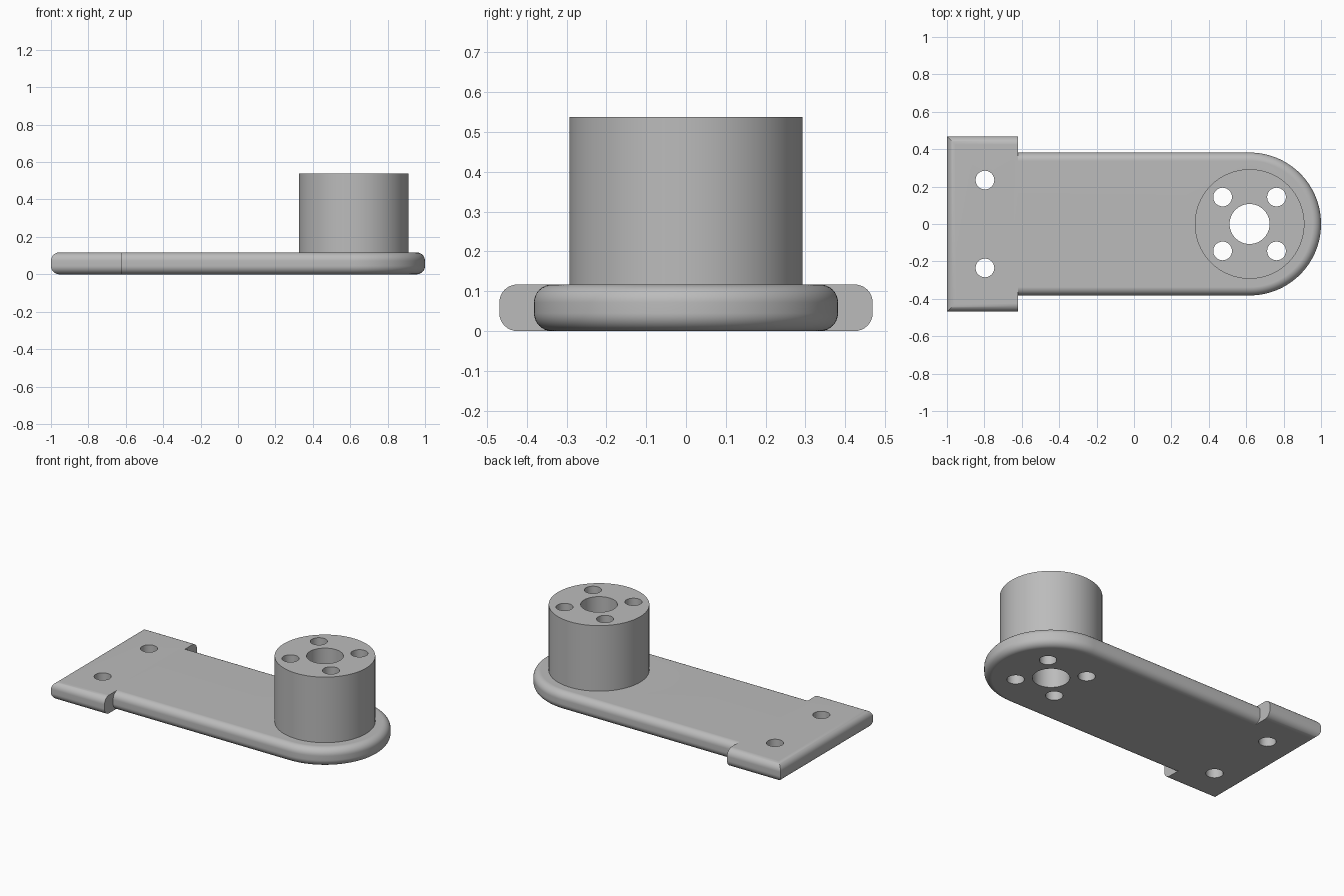
import bpy, bmesh
from math import sin, cos, pi, radians

THICK, FILLET = 0.117, 0.045
NECK_X, HUB_X = -0.62, 0.618
STEPS = 8

cube = bpy.data.objects.get("Cube")
if cube:
    bpy.data.objects.remove(cube, do_unlink=True)

grey = bpy.data.materials.new("plain grey")
grey.use_nodes = True
grey.diffuse_color = (0.5, 0.5, 0.5, 1)
grey.node_tree.nodes["Principled BSDF"].inputs["Base Color"].default_value = grey.diffuse_color


def new_object(name, bm):
    bmesh.ops.recalc_face_normals(bm, faces=bm.faces)
    mesh = bpy.data.meshes.new(name)
    bm.to_mesh(mesh)
    bm.free()
    mesh.materials.append(grey)
    obj = bpy.data.objects.new(name, mesh)
    bpy.context.collection.objects.link(obj)
    return obj


def rounded_slab(name, outline):
    """Loft outline(inset) through a profile with rounded top and bottom edges."""
    angles = [i * pi / 2 / STEPS for i in range(STEPS + 1)]
    lower = [(FILLET * (1 - sin(a)), FILLET * (1 - cos(a))) for a in angles]
    profile = lower + [(inset, THICK - z) for inset, z in reversed(lower)]
    bm = bmesh.new()
    rings = [[bm.verts.new((x, y, z)) for x, y in outline(inset)] for inset, z in profile]
    count = len(rings[0])
    for low, high in zip(rings, rings[1:]):
        for i in range(count):
            j = (i + 1) % count
            bm.faces.new((low[i], low[j], high[j], high[i]))
    bm.faces.new(rings[0])
    bm.faces.new(rings[-1])
    return new_object(name, bm)


def bar_outline(inset):
    left, half = -1 + inset, 0.469 - inset
    return [(left, -half), (NECK_X, -half), (NECK_X, half), (left, half)]


def arm_outline(inset):
    radius, start, segments = 0.382 - inset, NECK_X - 0.04, 64
    arc = [-pi / 2 + pi * i / segments for i in range(segments + 1)]
    points = [(HUB_X + radius * cos(a), radius * sin(a)) for a in arc]
    return [(start, -radius)] + points + [(start, radius)]


def add_cylinder(bm, x, y, radius, bottom, top, segments):
    made = bmesh.ops.create_cone(bm, cap_ends=True, segments=segments,
                                 radius1=radius, radius2=radius, depth=top - bottom)
    bmesh.ops.translate(bm, verts=made["verts"], vec=(x, y, (top + bottom) / 2))


def combine(target, other, operation):
    mod = target.modifiers.new(operation.lower(), "BOOLEAN")
    mod.operation, mod.object, mod.solver = operation, other, "EXACT"
    bpy.context.view_layer.objects.active = target
    bpy.ops.object.modifier_apply(modifier=mod.name)
    bpy.data.objects.remove(other, do_unlink=True)


# Base plate: rounded arm joined to the wide mounting bar
bracket = rounded_slab("mounting_bracket", arm_outline)
combine(bracket, rounded_slab("mounting_bar", bar_outline), "UNION")

# Round hub standing on the arm
bm = bmesh.new()
add_cylinder(bm, HUB_X, 0, 0.293, THICK / 2, 0.538, 96)
combine(bracket, new_object("hub", bm), "UNION")

# Through holes: hub bore, four hub bolts, two bar bolts
bm = bmesh.new()
add_cylinder(bm, HUB_X, 0, 0.107, -0.2, 0.8, 64)
for side in (-1, 1):
    add_cylinder(bm, -0.797, side * 0.235, 0.05, -0.2, 0.8, 40)
    for end in (-1, 1):
        add_cylinder(bm, HUB_X + end * 0.144, side * 0.144, 0.05, -0.2, 0.8, 40)
combine(bracket, new_object("hole_cutters", bm), "DIFFERENCE")

# Smooth curved faces, keep machined edges crisp
bpy.ops.object.select_all(action="DESELECT")
bracket.select_set(True)
bpy.context.view_layer.objects.active = bracket
bpy.ops.object.shade_smooth_by_angle(angle=radians(30))
weighted = bracket.modifiers.new("clean_normals", "WEIGHTED_NORMAL")
weighted.keep_sharp = True
